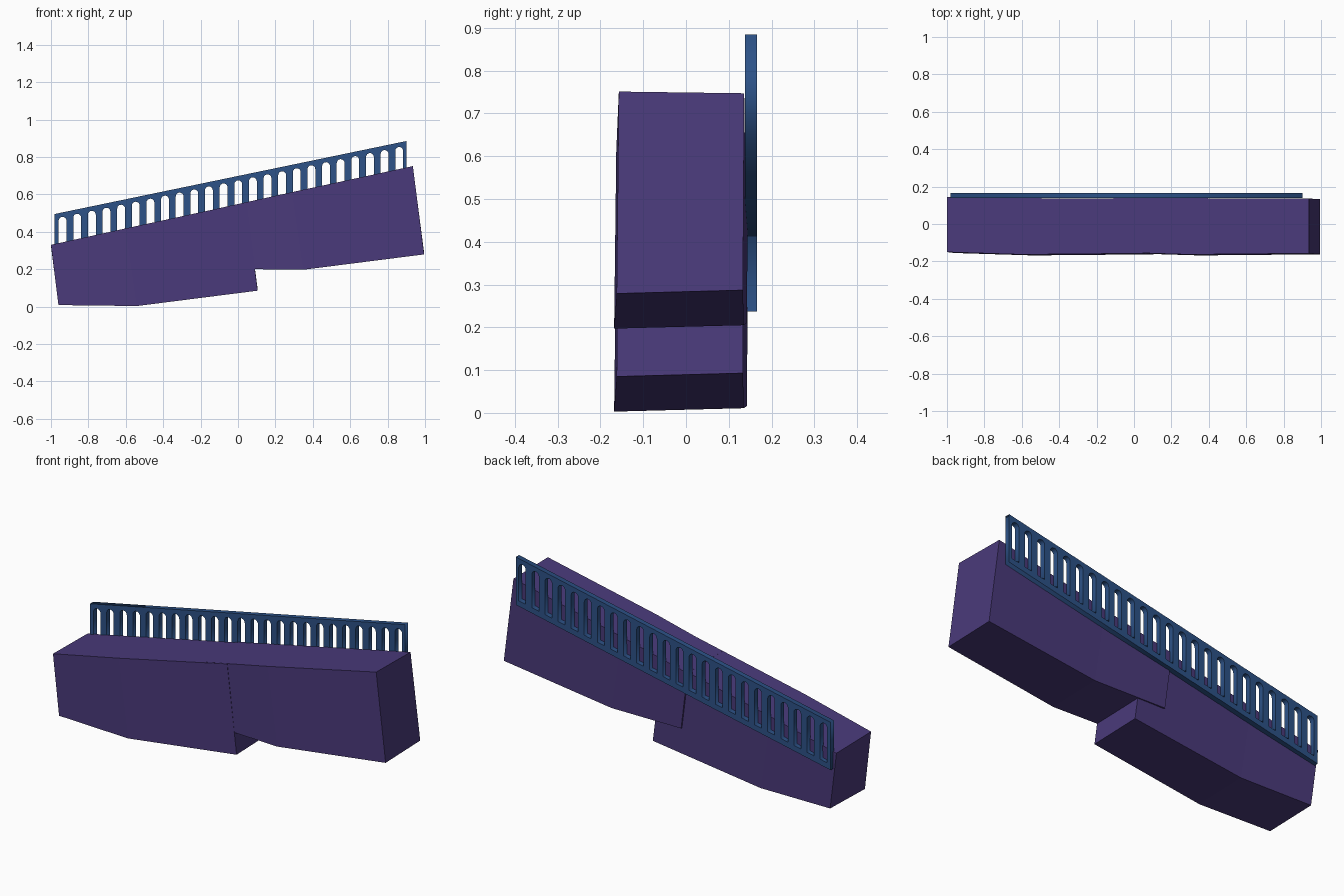
import bpy, bmesh, math

if "Cube" in bpy.data.objects:
    bpy.data.objects.remove(bpy.data.objects["Cube"])


def material(name, rgb):
    m = bpy.data.materials.new(name)
    m.diffuse_color = (*rgb, 1)
    m.use_nodes = True
    m.node_tree.nodes["Principled BSDF"].inputs["Base Color"].default_value = m.diffuse_color
    return m


purple = material("purple stone", (0.068, 0.042, 0.195))
blue = material("blue rail", (0.026, 0.085, 0.245))

# Stair block cross-sections: x top, z top, x bottom, z bottom, y front, y back
SECTIONS = [(-1.0, 0.33, -0.96, 0.008, -0.15, 0.145),
            (-0.60, 0.418, -0.54, 0.003, -0.163, 0.138),
            (0.045, 0.557, 0.105, 0.085, -0.157, 0.136)]


def block(name, dx, dz):
    bm = bmesh.new()
    rings = []
    for xt, zt, xb, zb, yf, yb in SECTIONS:
        pts = [(xb, yf - 0.005, zb), (xb, yb - 0.003, zb + 0.008),
               (xt, yb, zt - 0.004), (xt, yf, zt)]
        rings.append([bm.verts.new((x + dx, y, z + dz)) for x, y, z in pts])
    for a, b in zip(rings, rings[1:]):
        for i in range(4):
            j = (i + 1) % 4
            bm.faces.new((a[i], a[j], b[j], b[i]))
    bm.faces.new(rings[0])
    bm.faces.new(rings[-1])
    bmesh.ops.recalc_face_normals(bm, faces=bm.faces)
    me = bpy.data.meshes.new(name)
    bm.to_mesh(me)
    bm.free()
    me.materials.append(purple)
    bpy.context.collection.objects.link(bpy.data.objects.new(name, me))


block("lower_block", 0, 0)
block("upper_block", 0.89, 0.194)

# Sloping railing: flat outline with a row of arched openings
X0, X1, SLOPE = -0.98, 0.90, 0.39 / 1.88
HEIGHT, HOLES, HALF = 0.258, 24, 0.021


def top(x):
    return 0.495 + (x - X0) * SLOPE


cu = bpy.data.curves.new("railing", 'CURVE')
cu.dimensions = '2D'
cu.fill_mode = 'BOTH'
cu.extrude = 0.014


def outline(pts):
    s = cu.splines.new('POLY')
    s.points.add(len(pts) - 1)
    for p, (x, z) in zip(s.points, pts):
        p.co = (x, z, 0, 1)
    s.use_cyclic_u = True


outline([(X0, top(X0) - HEIGHT), (X1, top(X1) - HEIGHT),
         (X1, top(X1)), (X0, top(X0))])
for k in range(HOLES):
    c = -0.938 + k * (1.80 / (HOLES - 1))
    spring = top(c) - 0.024 - HALF
    pts = [(c - HALF, top(c - HALF) - HEIGHT + 0.03),
           (c + HALF, top(c + HALF) - HEIGHT + 0.03)]
    for i in range(9):
        a = math.pi * i / 8
        pts.append((c + HALF * math.cos(a), spring + HALF * math.sin(a)))
    outline(pts)

cu.materials.append(blue)
rail = bpy.data.objects.new("railing", cu)
rail.rotation_euler = (math.pi / 2, 0, 0)
rail.location.y = 0.152
bpy.context.collection.objects.link(rail)
bpy.context.view_layer.objects.active = rail
rail.select_set(True)
bpy.ops.object.convert(target='MESH')
